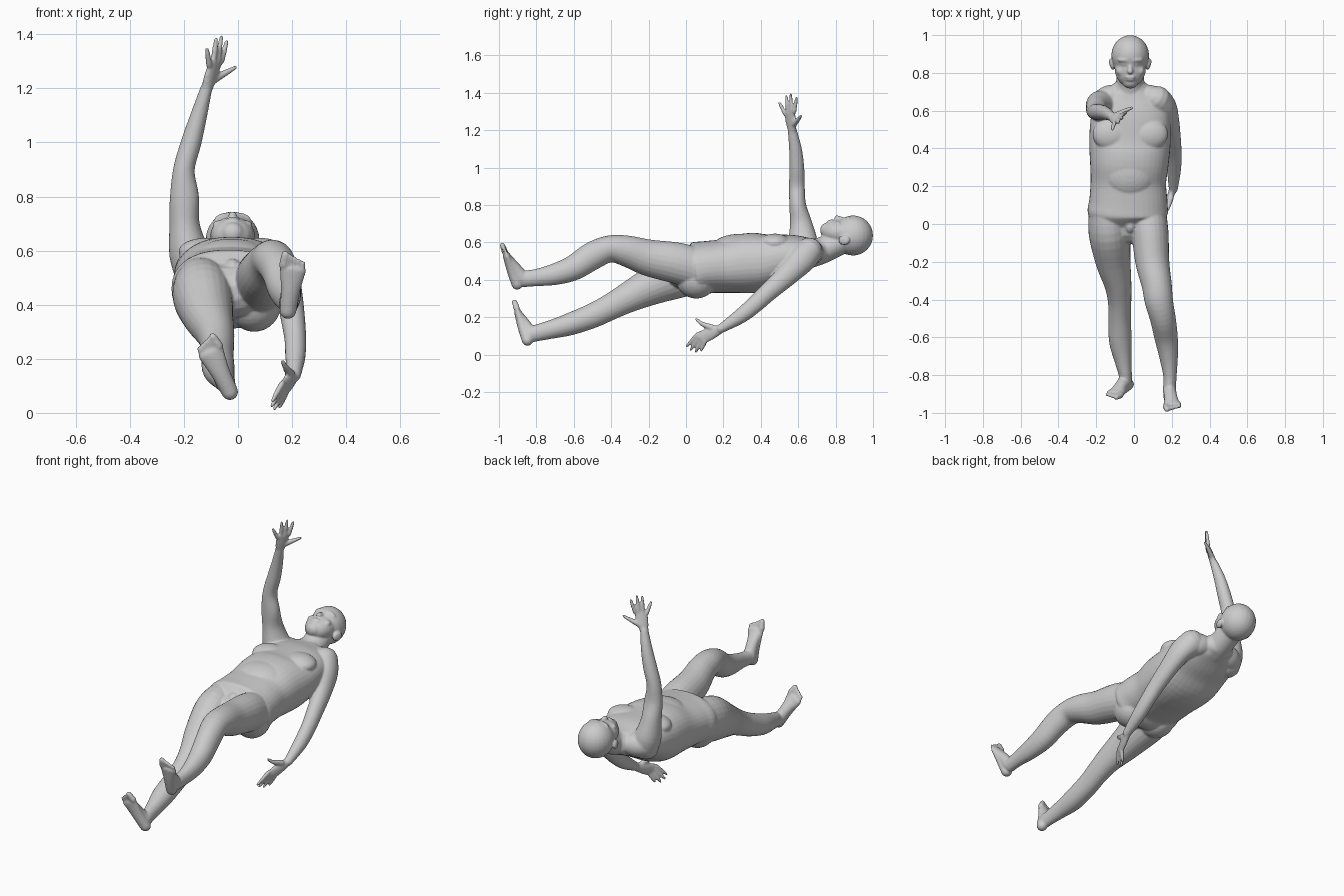
import bpy, bmesh, math
from mathutils import Vector, Matrix

bm = bmesh.new()
CX = -0.02  # body midline


def spline(rows, steps=4):
    """Catmull-Rom through rows of numbers."""
    rows = [list(rows[0])] + [list(r) for r in rows] + [list(rows[-1])]
    out = []
    for i in range(1, len(rows) - 2):
        for k in range(steps):
            t = k / steps
            out.append([0.5 * (2 * b + (c - a) * t + (2 * a - 5 * b + 4 * c - d) * t * t
                               + (3 * b - a - 3 * c + d) * t ** 3)
                        for a, b, c, d in zip(*rows[i - 1:i + 3])])
    return out + [rows[-1]]


def loft(rows, side=(1, 0, 0), n=24, power=1.0):
    """Closed tube through (x, y, z, half width, half depth) with rounded ends."""
    rows = spline([r if len(r) == 5 else (*r, r[3]) for r in rows])
    pts = [Vector(r[:3]) for r in rows]
    rad = [(r[3], r[4]) for r in rows]
    tan = [(pts[min(i + 1, len(pts) - 1)] - pts[max(i - 1, 0)]).normalized()
           for i in range(len(pts))]
    rings = list(zip(pts, tan, rad))

    def cap(p, t, r, sign):
        h = min(r)
        return [(p + t * sign * h * math.sin(a), t, (r[0] * math.cos(a), r[1] * math.cos(a)))
                for a in (0.45, 0.9, 1.3)]
    rings = cap(*rings[0], -1)[::-1] + rings + cap(*rings[-1], 1)
    prev, first = None, None
    for p, t, (ra, rb) in rings:
        u = Vector(side)
        u = (u - t * u.dot(t)).normalized()
        v = t.cross(u)
        loop = []
        for k in range(n):
            a = 2 * math.pi * k / n
            c, s = math.cos(a), math.sin(a)
            c = math.copysign(abs(c) ** power, c)
            s = math.copysign(abs(s) ** power, s)
            loop.append(bm.verts.new(p + u * ra * c + v * rb * s))
        if prev:
            for k in range(n):
                bm.faces.new((prev[k], prev[(k + 1) % n], loop[(k + 1) % n], loop[k]))
        else:
            first = loop
        prev = loop
    bm.faces.new(first[::-1])
    bm.faces.new(prev)


def blob(center, radii, rot=(0, 0, 0)):
    m = Matrix.Translation(center)
    for ang, axis in zip(rot, "XYZ"):
        m = m @ Matrix.Rotation(ang, 4, axis)
    bmesh.ops.create_uvsphere(bm, u_segments=24, v_segments=16, radius=1,
                              matrix=m @ Matrix.Diagonal((*radii, 1)))


def hand(wrist, knuckles, tips, thumb):
    w, k0, k1 = Vector(wrist), Vector(knuckles[0]), Vector(knuckles[1])
    side = (k1 - k0).normalized()
    mid = (k0 + k1) / 2
    loft([(*w, .024, .02), (*w.lerp(mid, .5), .034, .017), (*mid, .036, .012)], side)
    for i, tip in enumerate(tips):
        base, tip = k0.lerp(k1, i / 3), Vector(tip)
        bend = base.lerp(tip, .55)
        loft([(*base, .012), (*bend, .0105), (*tip.lerp(base, .08), .0075)], side, 12)
    loft([(*thumb[0], .017), (*thumb[1], .0125), (*thumb[2], .008)], side, 12)


def foot(ankle, heel, big, small):
    a, h, b, s = map(Vector, (ankle, heel, big, small))
    side = (s - b).normalized()
    mid = (b + s) / 2
    ball = h.lerp(mid, .76)
    loft([(*h, .031, .03), (*h.lerp(ball, .5), .036, .028), (*ball, .05, .02)], side)
    loft([(*a, .036, .04), (*a.lerp(ball, .45), .034, .032), (*ball, .042, .018)], side)
    for i in range(5):
        t = i / 4
        r = .0145 if i == 0 else .0115 - .0007 * i
        tip = b.lerp(s, t)
        base = ball + side * (t - .5) * .078
        loft([(*base, r * 1.2), (*tip.lerp(base, .2), r)], side, 12)


# Torso and neck
loft([(-.03, -.01, .45, .15, .1), (-.033, .05, .455, .21, .145), (-.03, .12, .468, .207, .14),
      (-.03, .22, .475, .2, .145), (-.025, .32, .488, .208, .16), (-.022, .42, .495, .215, .155),
      (-.02, .52, .52, .213, .125), (-.02, .60, .535, .2, .105), (-.02, .67, .545, .16, .08),
      (-.02, .71, .55, .1, .07)], n=40, power=.88)
loft([(CX, .62, .53, .11, .08), (CX, .72, .555, .08, .072), (CX, .80, .59, .072, .068),
      (CX, .88, .63, .07, .065)])
for s in (-1, 1):
    blob((CX + s * .1, .475, .597), (.1, .085, .05))             # chest
    blob((-.03 + s * .09, .055, .405), (.1, .11, .105))          # buttock
    blob((CX + s * .12, .66, .545), (.1, .07, .07), (0, s * .1, -s * .5))  # shoulder muscle
blob((-.025, .28, .56), (.15, .15, .085))                        # belly
blob((CX, -.005, .52), (.036, .05, .05))                         # groin

# Head
blob((CX, .893, .637), (.1, .107, .107))
blob((CX, .825, .655), (.083, .1, .07))
blob((CX, .752, .665), (.042, .035, .04))
loft([(CX, .855, .716, .01), (CX, .83, .727, .012), (CX, .806, .732, .016, .013)], n=12)  # nose
blob((CX, .778, .714), (.028, .008, .011))                       # upper lip
blob((CX, .764, .708), (.024, .008, .011))                       # lower lip
for s in (-1, 1):
    blob((CX + s * .036, .868, .726), (.034, .011, .013), (0, s * .3, 0))     # brow
    blob((CX + s * .032, .846, .715), (.014, .01, .012))                     # eye
    blob((CX + s * .05, .81, .694), (.024, .024, .018))                      # cheek
    blob((CX + s * .098, .845, .612), (.012, .032, .027), (0, 0, -s * .3))    # ear

# Raised arm
loft([(-.15, .625, .54, .095, .08), (-.182, .625, .6, .075, .08), (-.198, .615, .7, .056, .06),
      (-.198, .597, .8, .054, .045), (-.2, .593, .9, .04, .042), (-.173, .592, 1.0, .038, .04),
      (-.145, .585, 1.1, .031, .034), (-.117, .568, 1.2, .022, .024)])
hand((-.115, .567, 1.2), [(-.062, .579, 1.3), (-.107, .53, 1.287)],
     [(-.04, .592, 1.38), (-.06, .56, 1.398), (-.08, .535, 1.39), (-.115, .498, 1.35)],
     [(-.095, .575, 1.23), (-.05, .598, 1.255), (-.01, .615, 1.277)])

# Lowered arm
loft([(.12, .655, .55, .08, .075), (.165, .615, .505, .062, .075), (.19, .54, .425, .05, .06),
      (.205, .44, .335, .044, .05), (.212, .37, .27, .04, .046), (.212, .29, .205, .037, .04),
      (.208, .185, .138, .024, .024)])
hand((.206, .185, .137), [(.163, .06, .108), (.176, .103, .073)],
     [(.125, .0, .04), (.122, .022, .021), (.132, .05, .01), (.152, .08, .018)],
     [(.195, .14, .145), (.178, .085, .165), (.165, .055, .19)])

# Raised leg
loft([(.07, .06, .46, .1, .11), (.085, -.05, .49, .098, .11), (.097, -.2, .518, .09, .098),
      (.12, -.32, .555, .08, .083), (.132, -.41, .565, .075, .072), (.153, -.5, .528, .068, .075),
      (.17, -.6, .465, .062, .068), (.183, -.7, .43, .05, .058), (.19, -.8, .412, .036, .046),
      (.188, -.87, .405, .034, .044)])
foot((.187, -.875, .405), (.185, -.903, .377), (.176, -.985, .595), (.242, -.97, .563))

# Lower leg on the other side
loft([(-.14, .06, .46, .1, .12), (-.13, -.05, .43, .11, .13), (-.11, -.2, .36, .093, .1),
      (-.085, -.32, .3, .072, .08), (-.076, -.41, .252, .062, .07), (-.076, -.5, .208, .06, .066),
      (-.072, -.62, .163, .06, .06), (-.058, -.72, .135, .046, .05), (-.047, -.79, .118, .036, .045),
      (-.042, -.83, .107, .033, .042)])
foot((-.045, -.83, .107), (-.03, -.848, .077), (-.098, -.92, .29), (-.147, -.907, .248))

# Fuse everything into one smooth skin
bmesh.ops.recalc_face_normals(bm, faces=bm.faces)
mesh = bpy.data.meshes.new("body")
bm.to_mesh(mesh)
bm.free()
body = bpy.data.objects.new("body", mesh)
bpy.context.collection.objects.link(body)
skin = bpy.data.materials.new("grey skin")
skin.diffuse_color = (.6, .6, .6, 1)
mesh.materials.append(skin)
remesh = body.modifiers.new("fuse", 'REMESH')
remesh.mode = 'VOXEL'
remesh.voxel_size = .0055
remesh.use_smooth_shade = True
soften = body.modifiers.new("soften", 'SMOOTH')
soften.factor = .5
soften.iterations = 6
